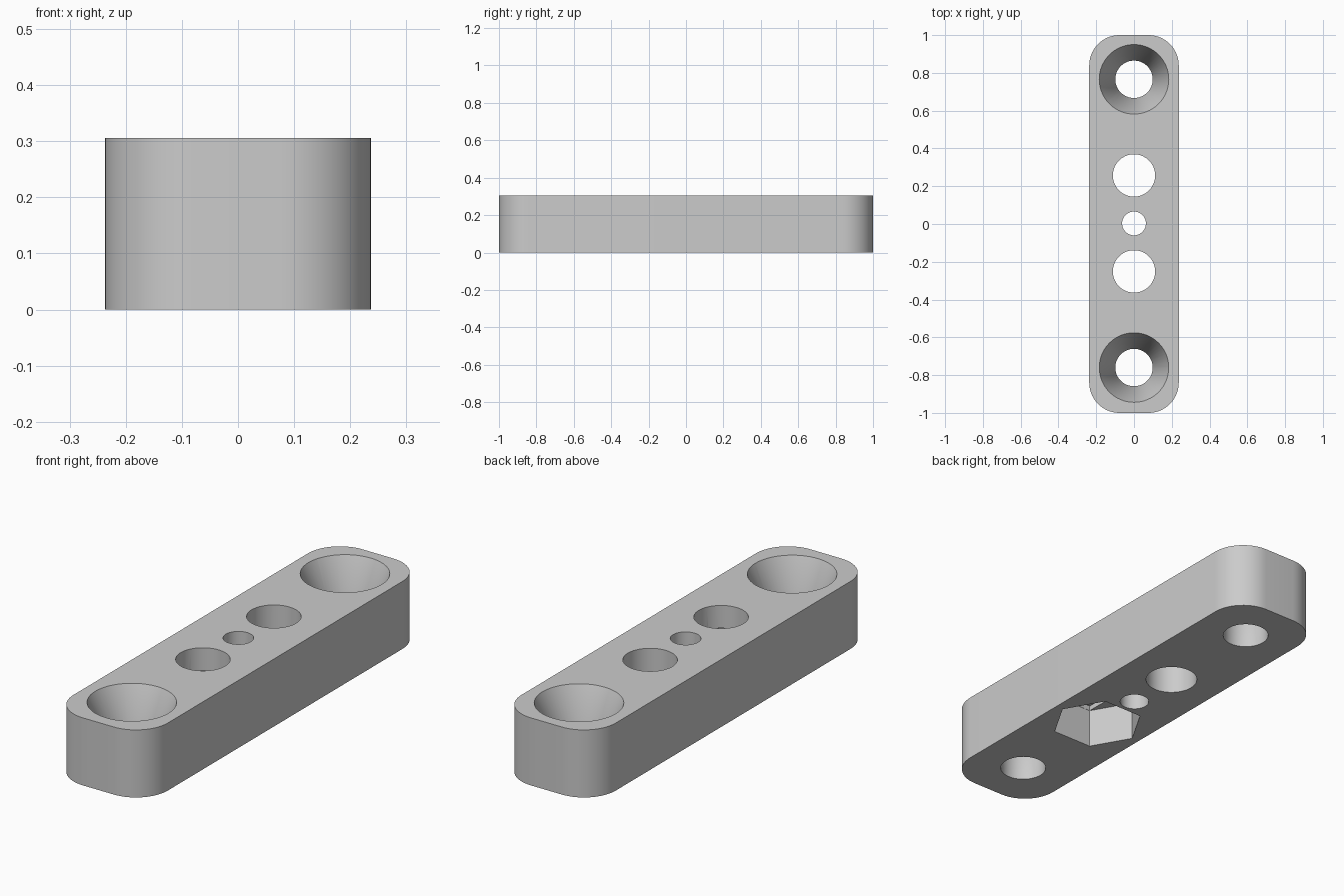
import bpy, bmesh, math

cube = bpy.data.objects.get("Cube")
if cube:
    bpy.data.objects.remove(cube, do_unlink=True)

HEIGHT = 0.306
HALF_X, HALF_Y, CORNER = 0.237, 1.0, 0.16
SHIFT = 0.003          # hole pattern offset along the bar

grey = bpy.data.materials.new("plain grey")
grey.use_nodes = True
grey.diffuse_color = (0.6, 0.6, 0.6, 1)
grey.node_tree.nodes["Principled BSDF"].inputs["Base Color"].default_value = (0.6, 0.6, 0.6, 1)


def loft(name, rings):
    """Closed solid through a stack of equal-length point rings."""
    bm = bmesh.new()
    loops = [[bm.verts.new(p) for p in ring] for ring in rings]
    n = len(loops[0])
    bm.faces.new(loops[0][::-1])
    bm.faces.new(loops[-1])
    for low, high in zip(loops, loops[1:]):
        for i in range(n):
            j = (i + 1) % n
            bm.faces.new((low[i], low[j], high[j], high[i]))
    bmesh.ops.recalc_face_normals(bm, faces=bm.faces)
    mesh = bpy.data.meshes.new(name)
    bm.to_mesh(mesh)
    bm.free()
    mesh.materials.append(grey)
    obj = bpy.data.objects.new(name, mesh)
    bpy.context.collection.objects.link(obj)
    return obj


def turned(name, y, levels, sides=64):
    """Round or polygonal solid from (z, radius) levels."""
    angles = [math.tau * i / sides for i in range(sides)]
    return loft(name, [[(r * math.cos(a), y + SHIFT + r * math.sin(a), z) for a in angles]
                       for z, r in levels])


def rounded_outline(z, steps=14):
    """Rounded rectangle outline of the bar."""
    points = []
    for k, (sx, sy) in enumerate([(1, 1), (-1, 1), (-1, -1), (1, -1)]):
        for i in range(steps + 1):
            a = math.pi / 2 * (k + i / steps)
            points.append((sx * (HALF_X - CORNER) + CORNER * math.cos(a),
                           sy * (HALF_Y - CORNER) + CORNER * math.sin(a), z))
    return points


# Bar body
bar = loft("mounting_bar", [rounded_outline(0), rounded_outline(HEIGHT)])

# Holes: small centre hole, two bolt holes, two countersunk end holes
over = 0.02
cutters = [turned("centre_hole", 0, [(-over, 0.063), (HEIGHT + over, 0.063)])]
for side in (-1, 1):
    cutters.append(turned("bolt_hole", side * 0.254,
                          [(-over, 0.112), (HEIGHT + over, 0.112)]))
    cutters.append(turned("countersunk_hole", side * 0.763,
                          [(-over, 0.099), (0.1, 0.099), (HEIGHT, 0.184),
                           (HEIGHT + over, 0.184)]))

# Hexagonal nut pocket underneath, with a shallow slot in its ceiling
cutters.append(turned("nut_pocket", -0.254, [(-over, 0.2), (0.18, 0.2)], 6))
slot_y = -0.254 + SHIFT
cutters.append(loft("pocket_slot", [[(sx * 0.1, slot_y + sy * 0.172, z)
                                     for sx, sy in ((-1, -1), (1, -1), (1, 1), (-1, 1))]
                                    for z in (0.1, 0.203)]))

# Cut every hole, then drop the cutters
bpy.ops.object.select_all(action='DESELECT')
bpy.context.view_layer.objects.active = bar
bar.select_set(True)
for cutter in cutters:
    cutter.hide_render = True
    mod = bar.modifiers.new(cutter.name, 'BOOLEAN')
    mod.operation = 'DIFFERENCE'
    mod.solver = 'EXACT'
    mod.object = cutter
    bpy.ops.object.modifier_apply(modifier=mod.name)
    bpy.data.objects.remove(cutter, do_unlink=True)

bpy.ops.object.shade_smooth_by_angle(angle=math.radians(30))
